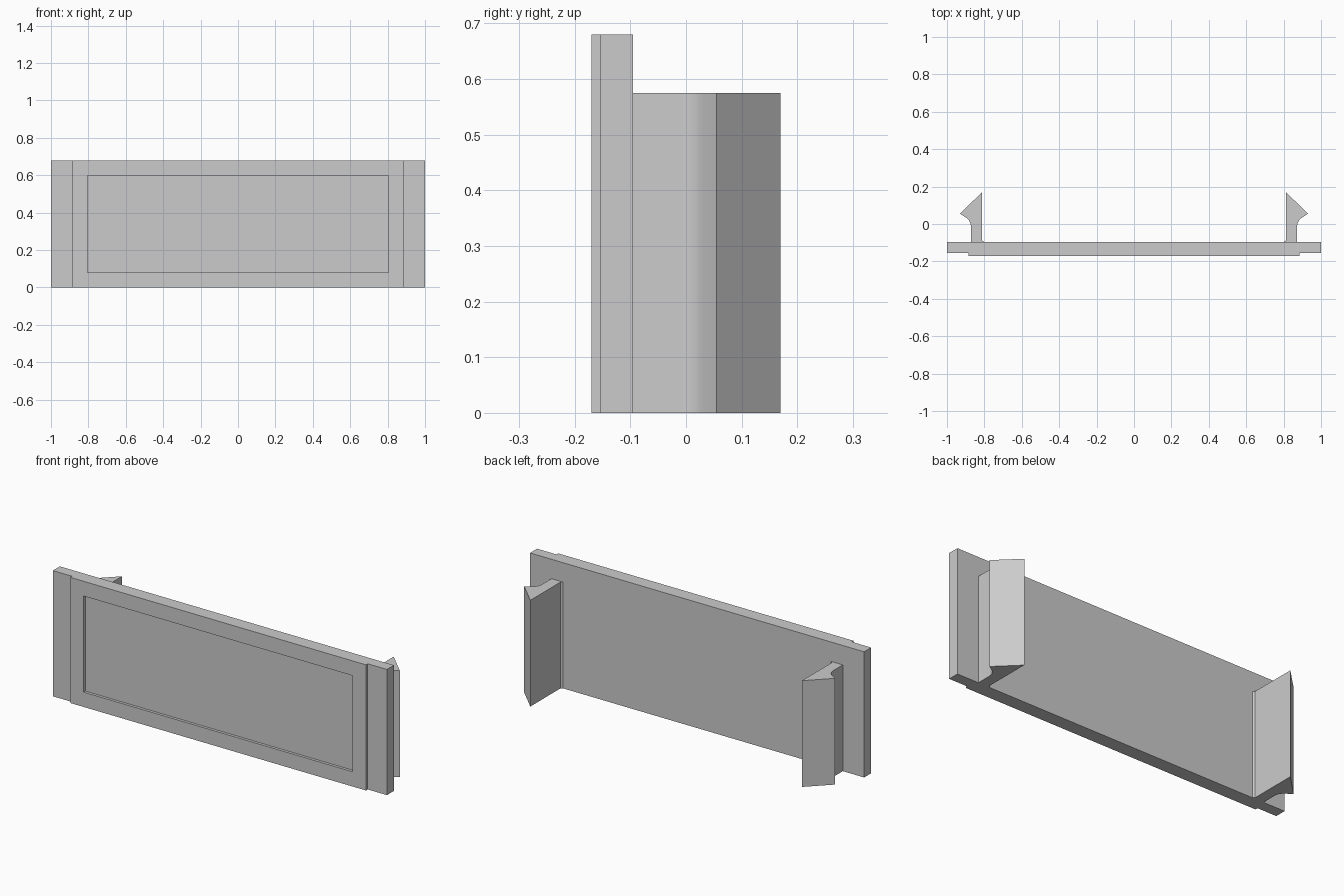
import bpy, bmesh
from math import cos, sin, radians
from mathutils import Vector

cube = bpy.data.objects.get("Cube")
if cube:
    bpy.data.objects.remove(cube, do_unlink=True)

grey = bpy.data.materials.new("plain grey")
grey.use_nodes = True
colour = (0.6, 0.6, 0.6, 1)
grey.diffuse_color = colour
grey.node_tree.nodes["Principled BSDF"].inputs["Base Color"].default_value = colour

BACK, STEP, FRONT = -0.095, -0.155, -0.17


def extruded(outline, height):
    """Raise a plan outline from the ground to the given height."""
    bm = bmesh.new()
    base = bm.faces.new([bm.verts.new((x, y, 0)) for x, y in outline])
    top = bmesh.ops.extrude_face_region(bm, geom=[base], use_keep_orig=True)["geom"]
    verts = [v for v in top if isinstance(v, bmesh.types.BMVert)]
    bmesh.ops.translate(bm, verts=verts, vec=(0, 0, height))
    bmesh.ops.recalc_face_normals(bm, faces=bm.faces)
    return bm


def finish(bm, name):
    mesh = bpy.data.meshes.new(name)
    bm.to_mesh(mesh)
    bm.free()
    mesh.materials.append(grey)
    obj = bpy.data.objects.new(name, mesh)
    bpy.context.collection.objects.link(obj)
    return obj


# Front panel: thinner side flanges and a raised middle
half = [(0.885, FRONT), (0.885, STEP), (1, STEP), (1, BACK)]
panel = extruded(half + [(-x, y) for x, y in reversed(half)], 0.68)

# Shallow rectangular recess in the raised middle
panel.normal_update()
face = min(panel.faces, key=lambda f: f.calc_center_median().y)
bmesh.ops.inset_region(panel, faces=[face], thickness=0.08, use_even_offset=True)
sunk = bmesh.ops.extrude_face_region(panel, geom=[face])["geom"]
bmesh.ops.translate(panel, vec=(0, STEP - FRONT, 0),
                    verts=[v for v in sunk if isinstance(v, bmesh.types.BMVert)])
if face.is_valid:
    bmesh.ops.delete(panel, geom=[face], context="FACES_ONLY")
bmesh.ops.recalc_face_normals(panel, faces=panel.faces)
finish(panel, "front_panel")

# Snap clips: straight stem, curved neck and outward barb
neck = [(0.932 - 0.06 * cos(radians(a)), -0.015 + 0.06 * sin(radians(a)))
        for a in range(0, 49, 8)]
clip = [(0.803, BACK), (0.813, BACK + 0.008), (0.813, 0.17), (0.93, 0.055)]
clip += list(reversed(neck)) + [(0.872, BACK)]
for side, sign in (("left", 1), ("right", -1)):
    obj = finish(extruded([(sign * x, y) for x, y in clip], 0.575), side + "_clip")
    bpy.ops.object.select_all(action="DESELECT")
    obj.select_set(True)
    bpy.context.view_layer.objects.active = obj
    bpy.ops.object.shade_smooth_by_angle(angle=radians(20))
